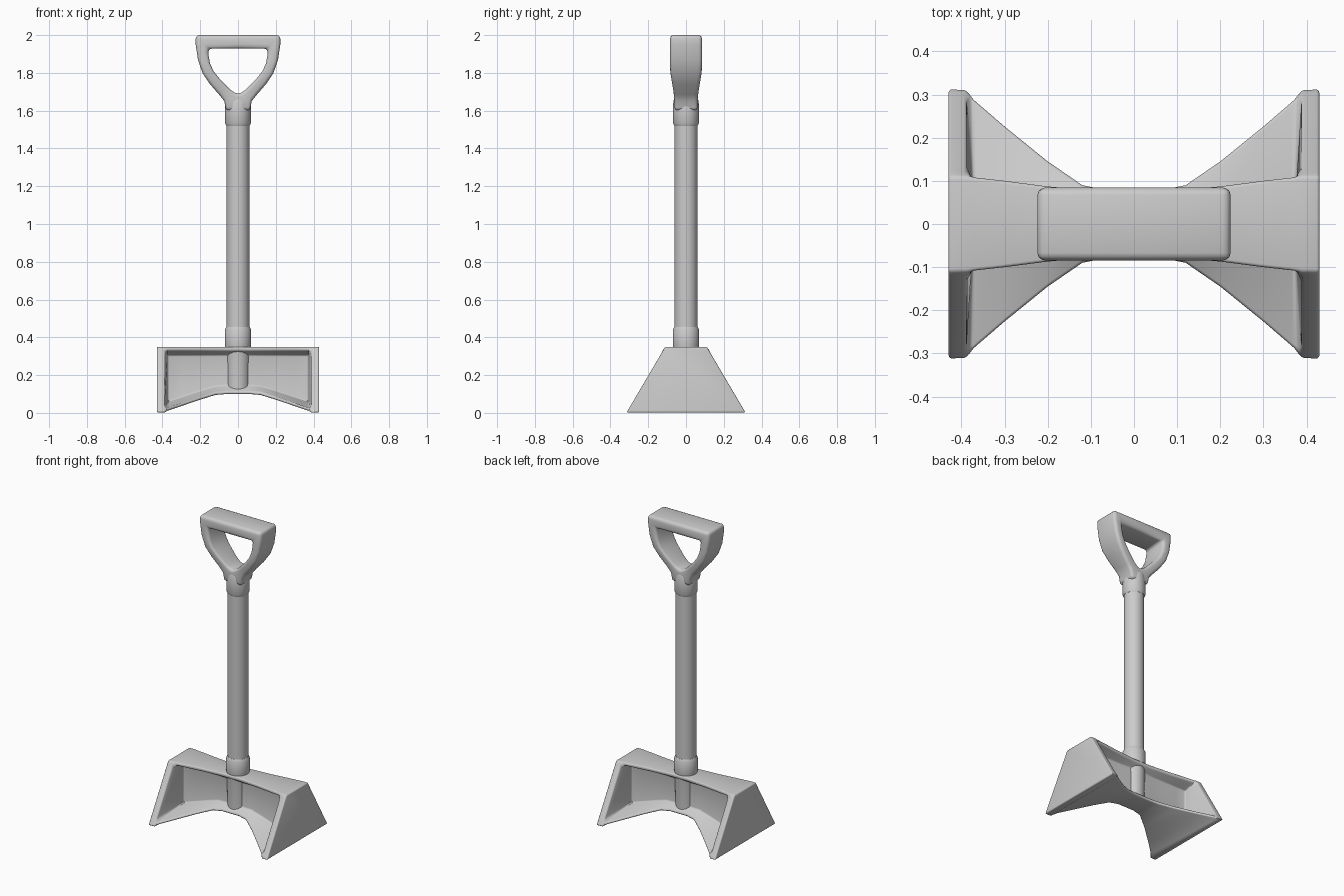
import bpy, bmesh, math

cube = bpy.data.objects.get("Cube")
if cube:
    bpy.data.objects.remove(cube, do_unlink=True)

grey = bpy.data.materials.new("plain grey")
grey.use_nodes = True
grey.diffuse_color = (0.6, 0.6, 0.6, 1)
grey.node_tree.nodes["Principled BSDF"].inputs["Base Color"].default_value = (0.6, 0.6, 0.6, 1)


def finish(name, bm, bevel=0, angle=30):
    """Turn a bmesh into a smooth shaded object with rounded edges."""
    bmesh.ops.recalc_face_normals(bm, faces=bm.faces)
    mesh = bpy.data.meshes.new(name)
    bm.to_mesh(mesh)
    bm.free()
    mesh.materials.append(grey)
    obj = bpy.data.objects.new(name, mesh)
    bpy.context.collection.objects.link(obj)
    bpy.ops.object.select_all(action="DESELECT")
    obj.select_set(True)
    bpy.context.view_layer.objects.active = obj
    if bevel:
        mod = obj.modifiers.new("rounding", "BEVEL")
        mod.width, mod.segments = bevel, 3
        mod.limit_method, mod.angle_limit = "ANGLE", math.radians(angle)
        bpy.ops.object.modifier_apply(modifier=mod.name)
    bpy.ops.object.shade_smooth_by_angle(angle=math.radians(40))
    return obj


def loft(bm, rings):
    """Skin closed rings of points and cap both ends."""
    loops = [[bm.verts.new(p) for p in ring] for ring in rings]
    n = len(loops[0])
    for a, b in zip(loops, loops[1:]):
        for i in range(n):
            j = (i + 1) % n
            bm.faces.new((a[i], a[j], b[j], b[i]))
    bm.faces.new(loops[0])
    bm.faces.new(loops[-1])


def turned(name, profile, sides=32):
    """Round part from (radius, height) pairs."""
    bm = bmesh.new()
    turns = [2 * math.pi * i / sides for i in range(sides)]
    loft(bm, [[(r * math.cos(t), r * math.sin(t), z) for t in turns] for r, z in profile])
    return finish(name, bm)


# Shaft with its lower and upper sockets
turned("shaft", [(0.061, 0.3), (0.061, 1.6)])
turned("lower_socket", [(0.05, 0.1), (0.062, 0.112), (0.066, 0.34), (0.07, 0.36),
                        (0.07, 0.44), (0.062, 0.455)])
turned("upper_socket", [(0.062, 1.52), (0.069, 1.535), (0.069, 1.6), (0.067, 1.65),
                        (0.055, 1.68)])


# Double-ended blade: flanged section that closes into a plate at each end
def blade_section(x, top, foot, base, web):
    """Half outline from top to bottom, mirrored front to back."""
    roof = 0.35
    if web:
        half = [(top, roof), (top, roof - 0.02), (web, roof - 0.045),
                (web, base + 0.045), (foot, base + 0.015), (foot, base)]
    else:
        half = [(top + (foot - top) * t, roof + (base - roof) * t)
                for t in (0, 0.06, 0.13, 0.87, 0.95, 1)]
    return [(x, y, z) for y, z in half] + [(x, -y, z) for y, z in reversed(half)]


stations = [(0.06, 0.075, 0.078, 0.1, 0.035), (0.12, 0.08, 0.09, 0.095, 0.03),
            (0.2, 0.087, 0.145, 0.07, 0.03), (0.3, 0.1, 0.226, 0.036, 0.03),
            (0.372, 0.108, 0.288, 0.012, 0.03), (0.388, 0.11, 0.313, 0.002, 0),
            (0.43, 0.11, 0.315, 0.002, 0)]
bm = bmesh.new()
loft(bm, [blade_section(-s[0], *s[1:]) for s in reversed(stations)]
     + [blade_section(*s) for s in stations])
finish("blade", bm, 0.008, 35)


# D-shaped grip: outer and inner outlines, widening in depth towards the top
def mirrored(half):
    return half + [(-x, z) for x, z in reversed(half) if x > 0]


def depth(z):
    t = min(max((z - 1.64) / 0.2, 0), 1)
    return 0.06 + 0.025 * t * t * (3 - 2 * t)


outer = mirrored([(0, 1.6), (0.064, 1.6), (0.072, 1.65), (0.1, 1.685), (0.148, 1.74),
                  (0.188, 1.8), (0.212, 1.87), (0.224, 1.95), (0.224, 2.0), (0, 2.0)])
inner = mirrored([(0, 1.69), (0.018, 1.696), (0.036, 1.708), (0.06, 1.73), (0.1, 1.772),
                  (0.13, 1.81), (0.148, 1.85), (0.157, 1.9), (0.157, 1.928), (0, 1.928)])
bm = bmesh.new()
rings = []
for outline, side in ((outer, -1), (outer, 1), (inner, 1), (inner, -1)):
    rings.append([bm.verts.new((x, side * depth(z), z)) for x, z in outline])
for a, b in zip(rings, rings[1:] + rings[:1]):
    for i in range(len(a)):
        j = (i + 1) % len(a)
        bm.faces.new((a[i], a[j], b[j], b[i]))
finish("grip", bm, 0.018, 45)
